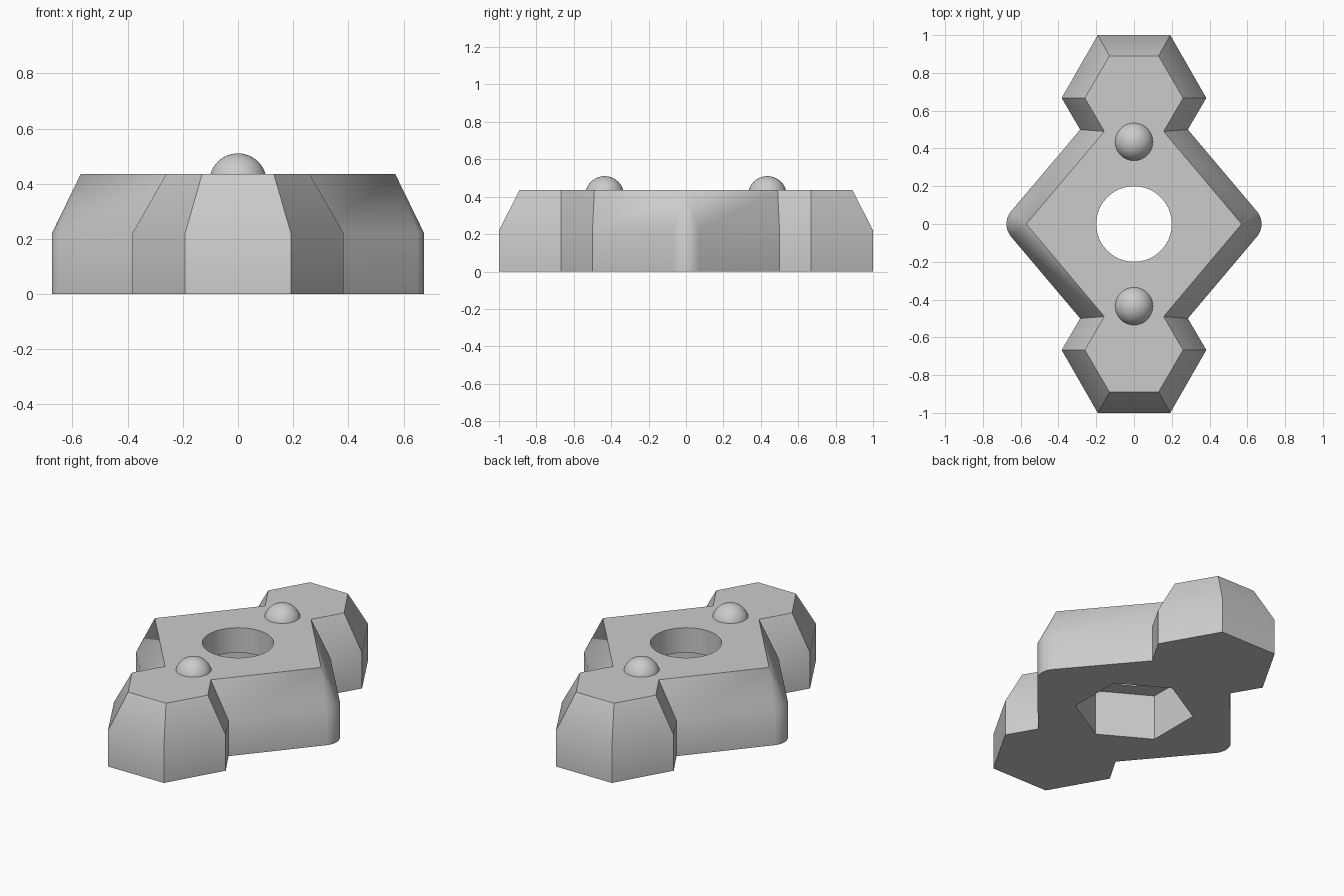
import bpy, bmesh, math

cube = bpy.data.objects.get("Cube")
if cube:
    bpy.data.objects.remove(cube, do_unlink=True)

grey = bpy.data.materials.new("plain grey")
grey.use_nodes = True
COLOUR = (0.6, 0.6, 0.6, 1)
grey.diffuse_color = COLOUR
grey.node_tree.nodes["Principled BSDF"].inputs["Base Color"].default_value = COLOUR

TOP, SHOULDER = 0.435, 0.22
TIP_X, TIP_R = 0.57, 0.105
ARC_STEPS = 12


def activate(obj):
    bpy.ops.object.select_all(action='DESELECT')
    obj.select_set(True)
    bpy.context.view_layer.objects.active = obj


def full_ring(quarter):
    """Complete a quarter outline, listed from the side tip to the end."""
    half = [(x, -y) for x, y in reversed(quarter)] + quarter[1:]
    return half + [(-x, -y) for x, y in half]


def cutter(name, sides, radius, low, high, turn=0):
    bpy.ops.mesh.primitive_cylinder_add(
        vertices=sides, radius=radius, depth=high - low,
        location=(0, 0, (low + high) / 2), rotation=(0, 0, turn))
    obj = bpy.context.object
    obj.name = name
    obj.hide_render = True
    return obj


# Body outlines: rounded side tips below, running to a point on the top face
sweep = math.radians(40.3)
arc = [(TIP_X + TIP_R * math.cos(sweep * i / ARC_STEPS),
        TIP_R * math.sin(sweep * i / ARC_STEPS)) for i in range(ARC_STEPS + 1)]
outer = full_ring(arc + [(0.285, 0.5), (0.383, 0.667), (0.192, 1)])
inner = full_ring([(TIP_X, 0)] * len(arc) + [(0.157, 0.49), (0.26, 0.667), (0.13, 0.89)])

# Body: upright wall, then sloped shoulder
bm = bmesh.new()
levels = [(outer, 0), (outer, SHOULDER), (inner, TOP)]
rings = [[bm.verts.new((x, y, z)) for x, y in ring] for ring, z in levels]
for a, b in zip(rings, rings[1:]):
    for i in range(len(a)):
        j = (i + 1) % len(a)
        bm.faces.new((a[i], a[j], b[j], b[i]))
bm.faces.new(list(reversed(rings[0])))
bm.faces.new(rings[-1])
bmesh.ops.remove_doubles(bm, verts=bm.verts, dist=0.0001)
bmesh.ops.recalc_face_normals(bm, faces=bm.faces)
mesh = bpy.data.meshes.new("clamp_body")
bm.to_mesh(mesh)
bm.free()
body = bpy.data.objects.new("clamp_body", mesh)
bpy.context.collection.objects.link(body)
body.data.materials.append(grey)

# Round hole through the top, six-sided nut pocket from below
for tool in (cutter("hole_cutter", 64, 0.2, 0.1, 0.6),
             cutter("pocket_cutter", 6, 0.335, -0.2, 0.28)):
    activate(body)
    cut = body.modifiers.new("cut", 'BOOLEAN')
    cut.operation = 'DIFFERENCE'
    cut.solver = 'EXACT'
    cut.object = tool
    bpy.ops.object.modifier_apply(modifier=cut.name)
    bpy.data.objects.remove(tool, do_unlink=True)
activate(body)
bpy.ops.object.shade_smooth_by_angle(angle=math.radians(30))

# Locating balls set into the top face
for name, y in (("front_ball", -0.435), ("back_ball", 0.435)):
    bpy.ops.mesh.primitive_uv_sphere_add(segments=48, ring_count=24, radius=0.104,
                                         location=(0, y, 0.406))
    ball = bpy.context.object
    ball.name = name
    ball.data.materials.append(grey)
    bpy.ops.object.shade_smooth()
